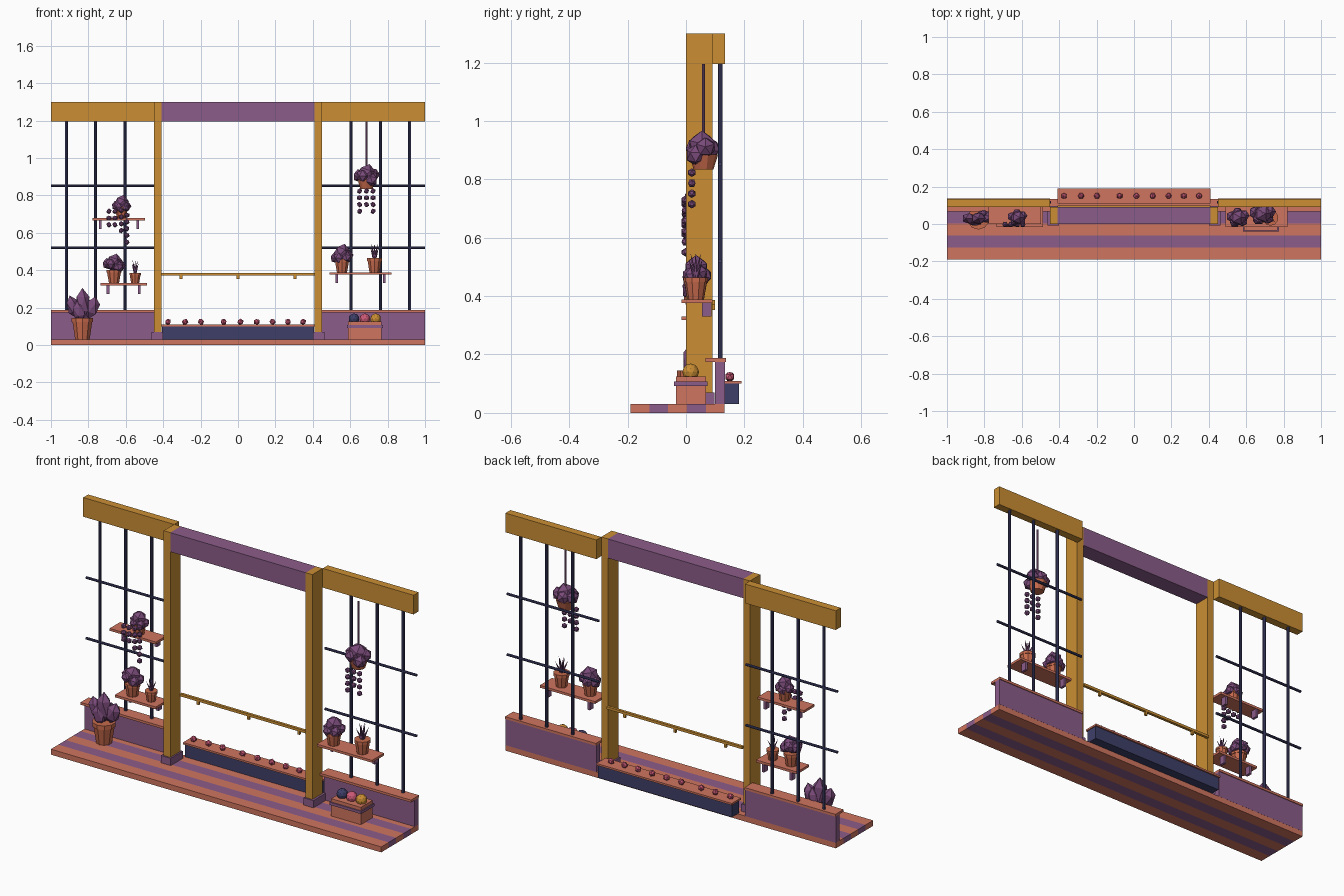
import bpy, bmesh, math, random
from mathutils import Vector, Matrix

random.seed(4)
if "Cube" in bpy.data.objects:
    bpy.data.objects.remove(bpy.data.objects["Cube"], do_unlink=True)


def material(name, rgb):
    col = [(c / 255 / 12.92 if c < 11 else ((c / 255 + 0.055) / 1.055) ** 2.4) for c in rgb] + [1]
    m = bpy.data.materials.new(name)
    m.use_nodes = True
    m.diffuse_color = col
    m.node_tree.nodes["Principled BSDF"].inputs["Base Color"].default_value = col
    return m


coral = material("coral", (208, 117, 95))
purple = material("purple", (140, 93, 138))
gold = material("gold", (203, 143, 52))
navy = material("navy", (62, 63, 105))
clay = material("terracotta", (199, 106, 76))
leaf = material("plum foliage", (122, 75, 122))
pink = material("pink", (205, 90, 120))


def finish(name, bm, mat):
    me = bpy.data.meshes.new(name)
    bm.to_mesh(me)
    bm.free()
    me.materials.append(mat)
    ob = bpy.data.objects.new(name, me)
    bpy.context.collection.objects.link(ob)
    return ob


def box(name, x, y, z, mat):
    """Box from (low, high) ranges."""
    bm = bmesh.new()
    size = [b - a for a, b in (x, y, z)]
    mid = [(a + b) / 2 for a, b in (x, y, z)]
    bmesh.ops.create_cube(bm, size=1, matrix=Matrix.Translation(mid) @ Matrix.Diagonal((*size, 1)))
    return finish(name, bm, mat)


def rod(name, a, b, r, mat, r2=None, sides=8):
    """Straight rod or cone between two points."""
    a, b = Vector(a), Vector(b)
    d = b - a
    bm = bmesh.new()
    mat4 = Matrix.Translation((a + b) / 2) @ d.to_track_quat("Z", "Y").to_matrix().to_4x4()
    bmesh.ops.create_cone(bm, cap_ends=True, segments=sides, radius1=r,
                          radius2=r if r2 is None else r2, depth=d.length, matrix=mat4)
    return finish(name, bm, mat)


def blobs(name, items, mat, sub=1):
    """Faceted balls; each item is (centre, radii, sideways tilt)."""
    bm = bmesh.new()
    for c, s, tilt in items:
        m = Matrix.Translation(c) @ Matrix.Rotation(tilt, 4, "Y") @ Matrix.Diagonal((*s, 1))
        bmesh.ops.create_icosphere(bm, subdivisions=sub, radius=1, matrix=m)
    return finish(name, bm, mat)


def pot(name, x, y, z, r, h):
    """Tapered pot with a rim band."""
    rod(name, (x, y, z), (x, y, z + h * 0.8), r * 0.68, clay, r * 0.92, 10)
    rod(name + "_rim", (x, y, z + h * 0.8), (x, y, z + h), r, clay, r, 10)


def bush(name, x, y, z, r):
    items = [((x, y, z + r * 0.5), (r * 0.75, r * 0.7, r * 0.8), 0.3)]
    for i in range(5):
        a = i * math.tau / 5 + 0.4
        items.append(((x + r * 0.55 * math.cos(a), y + r * 0.4 * math.sin(a),
                       z + r * random.uniform(0.0, 0.5)), (r * 0.5,) * 3, a))
    blobs(name, items, leaf)


def spikes(name, x, y, z, h):
    for i in range(8):
        a = i * math.tau / 8
        lean = 0.38 if i % 2 else 0.2
        rod(name, (x, y, z - 0.005), (x + h * lean * math.cos(a), y + h * lean * math.sin(a),
            z + h * (0.75 if i % 2 else 1)), h * 0.1, leaf, 0, 5)


def trail(name, x, y, z, n, step=0.036):
    blobs(name, [((x, y, z - i * step), (0.015,) * 3, i) for i in range(n)], leaf)


# Striped deck
for i in range(5):
    y = -0.19 + i * 0.0645
    box("deck_plank", (-1, 1), (y, y + 0.0645), (0, 0.03), purple if i % 2 else coral)

# Posts, low walls, headers and lattice on both sides
for s, side in ((-1, "right"), (1, "left")):
    def span(a, b):
        return tuple(sorted((s * a, s * b)))
    box(side + "_post", span(0.41, 0.45), (0, 0.09), (0.03, 1.3), gold)
    box(side + "_post_base", span(0.402, 0.462), (-0.008, 0.097), (0.03, 0.07), purple)
    box(side + "_low_wall", span(0.45, 1), (0.10, 0.133), (0.03, 0.175), purple)
    box(side + "_wall_cap", span(0.45, 1), (0.067, 0.137), (0.175, 0.188), coral)
    box(side + "_header", span(0.45, 1), (0.09, 0.133), (1.195, 1.3), gold)
    for x in (0.604, 0.761, 0.918):
        rod(side + "_lattice_upright", (s * x, 0.117, 0.185), (s * x, 0.117, 1.2), 0.008, navy)
    for z in (0.52, 0.852):
        rod(side + "_lattice_bar", (s * 0.445, 0.117, z), (s, 0.117, z), 0.007, navy)

# Centre beam and handrail
box("centre_beam", (-0.41, 0.41), (0, 0.09), (1.195, 1.3), purple)
box("handrail", (-0.41, 0.41), (0.085, 0.1), (0.372, 0.386), gold)
for x in (-0.305, 0, 0.305):
    box("handrail_bracket", (x - 0.007, x + 0.007), (0.087, 0.099), (0.353, 0.372), gold)

# Window planter with flowers
box("planter_box", (-0.405, 0.405), (0.118, 0.182), (0.03, 0.1), navy)
box("planter_rim", (-0.41, 0.41), (0.11, 0.19), (0.1, 0.11), coral)
for x in (-0.374, -0.283, -0.198, -0.077, 0.013, 0.1, 0.185, 0.267, 0.348):
    blobs("planter_flower", [((x, 0.15, 0.124), (0.018, 0.017, 0.017), x * 9)], pink)

# Shelves with brackets
for name, a, b, y, z in (("upper_shelf", -0.777, -0.497, 0, 0.665),
                         ("lower_shelf", -0.735, -0.487, -0.015, 0.318),
                         ("side_shelf", 0.488, 0.822, -0.015, 0.376)):
    box(name, (a, b), (y, 0.09), (z, z + 0.013), coral)
    for x in (a + 0.04, b - 0.04):
        box(name + "_bracket", (x - 0.007, x + 0.007), (0.055, 0.087), (z - 0.045, z), purple)

# Large floor pot with upright leaves
pot("floor_pot", -0.832, 0.03, 0.03, 0.06, 0.115)
blobs("floor_plant", [((-0.832, 0.03, 0.22), (0.042, 0.035, 0.085), 0),
                      ((-0.882, 0.03, 0.205), (0.036, 0.032, 0.062), -0.3),
                      ((-0.78, 0.035, 0.2), (0.04, 0.032, 0.062), 0.3),
                      ((-0.85, 0.012, 0.18), (0.036, 0.025, 0.055), -0.2),
                      ((-0.81, 0.05, 0.19), (0.036, 0.025, 0.06), 0.2)], leaf)

# Shelf pots
pot("trailing_pot", -0.623, 0.035, 0.678, 0.038, 0.06)
bush("trailing_bush", -0.623, 0.035, 0.735, 0.053)
for x, z, n in ((-0.69, 0.715, 3), (-0.658, 0.715, 3), (-0.624, 0.72, 4), (-0.594, 0.73, 6)):
    trail("shelf_trail", x, -0.002, z, n)
pot("round_pot", -0.663, 0.035, 0.331, 0.042, 0.07)
bush("round_bush", -0.663, 0.035, 0.41, 0.062)
pot("small_spiky_pot", -0.55, 0.035, 0.331, 0.033, 0.055)
spikes("small_spiky_plant", -0.55, 0.035, 0.386, 0.07)
pot("side_round_pot", 0.556, 0.033, 0.389, 0.042, 0.07)
bush("side_round_bush", 0.556, 0.035, 0.462, 0.062)
pot("side_spiky_pot", 0.73, 0.033, 0.389, 0.042, 0.075)
spikes("side_spiky_plant", 0.73, 0.033, 0.46, 0.088)

# Hanging basket
rod("hanger", (0.687, 0.06, 0.88), (0.687, 0.06, 1.195), 0.005, purple)
rod("hanging_basket", (0.687, 0.06, 0.834), (0.687, 0.06, 0.885), 0.034, clay, 0.05, 10)
bush("hanging_bush", 0.687, 0.055, 0.876, 0.072)
for x, n in ((0.65, 4), (0.687, 3), (0.722, 4)):
    trail("basket_trail", x, 0.02, 0.823, n)

# Crate with three balls
box("crate", (0.588, 0.768), (-0.035, 0.068), (0.03, 0.125), coral)
box("crate_band", (0.582, 0.774), (-0.041, 0.074), (0.092, 0.107), purple)
for x, mat in ((0.62, navy), (0.678, pink), (0.736, gold)):
    blobs("crate_ball", [((x, 0.016, 0.14), (0.029,) * 3, 0)], mat, 2)
